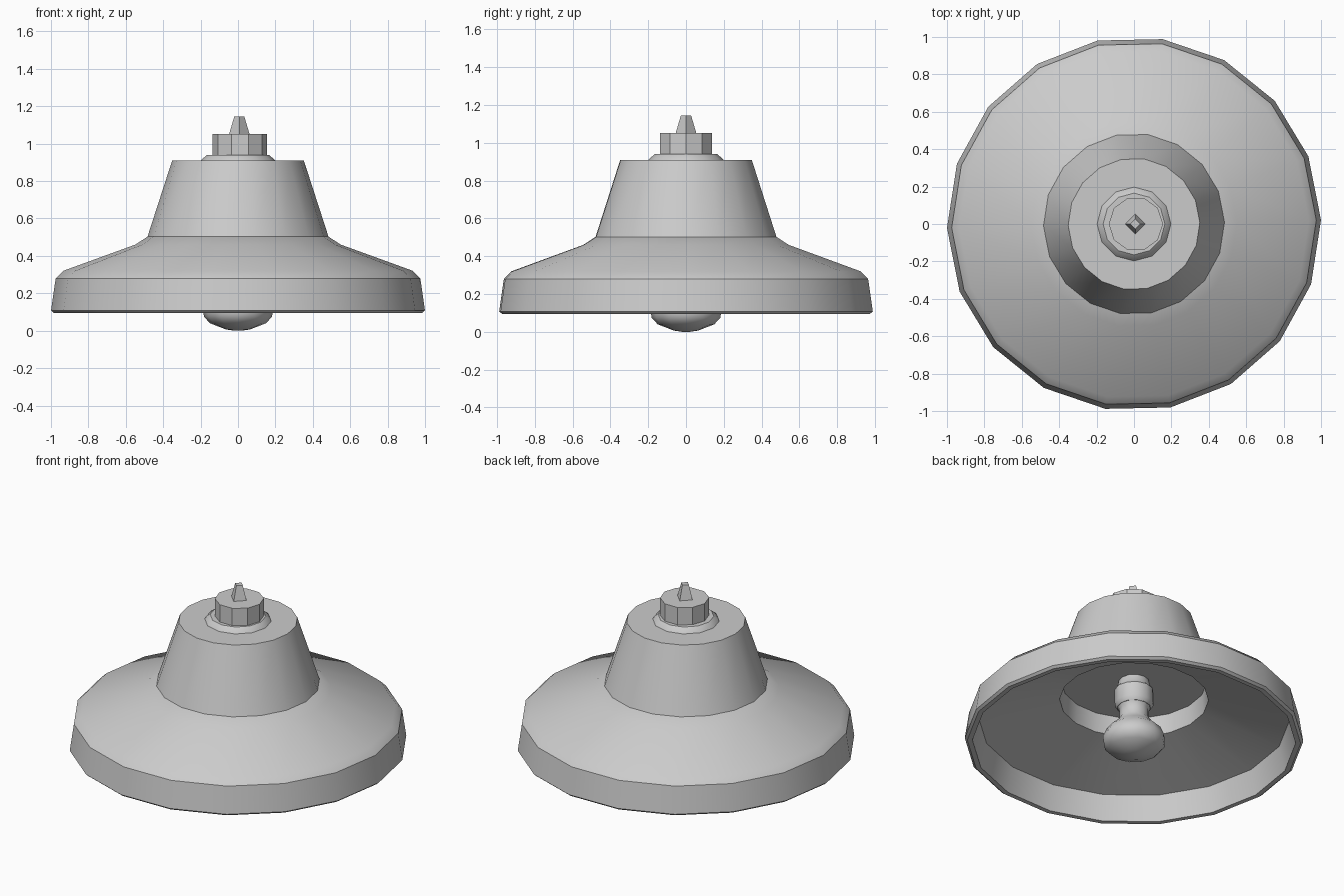
import bpy, bmesh
from math import cos, sin, pi, radians

if "Cube" in bpy.data.objects:
    bpy.data.objects.remove(bpy.data.objects["Cube"])


def lathe(name, profile, sides, turn=0.0, cx=0.0, closed=False, angle=35):
    """Spin (radius, z) points about z; open profiles get end caps."""
    bm = bmesh.new()
    rings = []
    for r, z in profile:
        rings.append([bm.verts.new((cx + r * cos(turn + 2 * pi * i / sides),
                                    r * sin(turn + 2 * pi * i / sides), z))
                      for i in range(sides)])
    pairs = list(zip(rings, rings[1:]))
    if closed:
        pairs.append((rings[-1], rings[0]))
    for a, b in pairs:
        for i in range(sides):
            j = (i + 1) % sides
            bm.faces.new((a[i], a[j], b[j], b[i]))
    if not closed:
        bm.faces.new(rings[0])
        bm.faces.new(rings[-1])
    bmesh.ops.recalc_face_normals(bm, faces=bm.faces)
    mesh = bpy.data.meshes.new(name)
    bm.to_mesh(mesh)
    bm.free()
    obj = bpy.data.objects.new(name, mesh)
    bpy.context.collection.objects.link(obj)
    bpy.ops.object.select_all(action='DESELECT')
    obj.select_set(True)
    bpy.context.view_layer.objects.active = obj
    bpy.ops.object.shade_smooth_by_angle(angle=radians(angle))
    return obj


TURN = radians(-1.2 + 2.4)

# Wide hollow shade: outer skin, then back down the inner skin
lathe("shade", [(0.985, 0.095), (1.0, 0.108), (0.975, 0.28), (0.935, 0.32),
                (0.55, 0.46), (0.48, 0.505), (0.43, 0.505), (0.44, 0.38),
                (0.92, 0.255), (0.955, 0.095)], 18, TURN, closed=True)

# Tapered housing on top of the shade
lathe("housing", [(0.484, 0.503), (0.352, 0.91)], 18, TURN)

# Collar, cap and cable tip
lathe("collar", [(0.2, 0.905), (0.195, 0.915), (0.165, 0.94)], 12)
lathe("cap", [(0.145, 0.935), (0.145, 1.053)], 10, cx=0.01)
lathe("cable_tip", [(0.055, 1.05), (0.027, 1.145)], 4, cx=0.007)

# Socket hanging inside the shade
lathe("bulb_socket", [(0.09, 0.505), (0.1, 0.46), (0.116, 0.44), (0.116, 0.35),
                      (0.1, 0.325)], 12)

# Light bulb
lathe("bulb", [(0.1, 0.33), (0.088, 0.31), (0.088, 0.25), (0.115, 0.21),
               (0.165, 0.165), (0.187, 0.115), (0.182, 0.075),
               (0.15, 0.04), (0.065, 0.007), (0.02, 0.0)], 12, angle=50)
